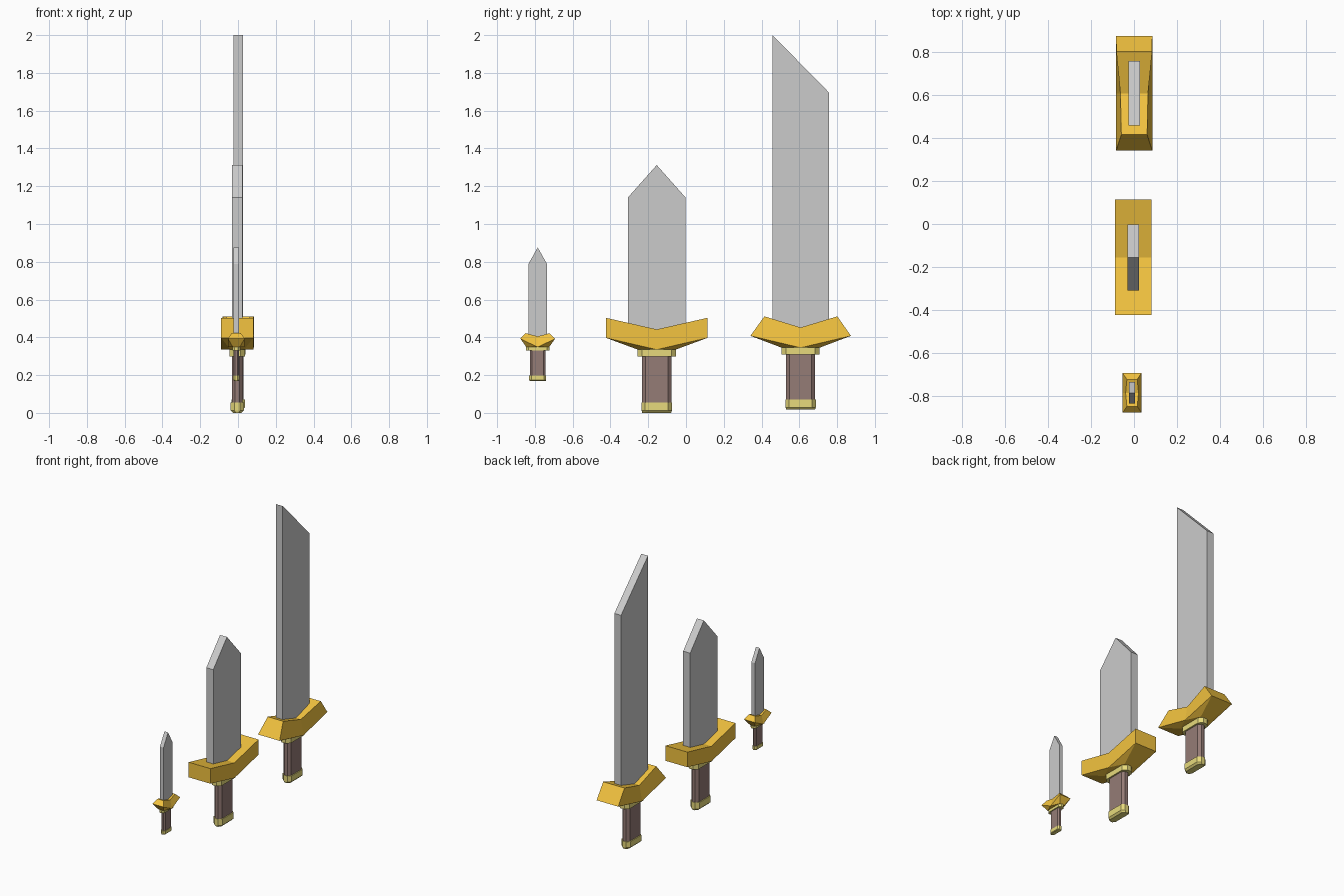
import bpy, bmesh

if "Cube" in bpy.data.objects:
    bpy.data.objects.remove(bpy.data.objects["Cube"])


def material(name, rgb):
    m = bpy.data.materials.new(name)
    m.diffuse_color = (*rgb, 1)
    m.use_nodes = True
    m.node_tree.nodes["Principled BSDF"].inputs["Base Color"].default_value = m.diffuse_color
    return m


ORANGE = material("orange_metal", (0.9, 0.55, 0.05))
YELLOW = material("yellow_metal", (0.8, 0.7, 0.2))
BROWN = material("brown_grip", (0.3, 0.2, 0.18))


def build(name, verts, faces, loc, mat=None):
    bm = bmesh.new()
    vs = [bm.verts.new(v) for v in verts]
    for f in faces:
        bm.faces.new([vs[i] for i in f])
    bmesh.ops.recalc_face_normals(bm, faces=bm.faces)
    me = bpy.data.meshes.new(name)
    bm.to_mesh(me)
    bm.free()
    ob = bpy.data.objects.new(name, me)
    ob.location = loc
    if mat:
        me.materials.append(mat)
    bpy.context.collection.objects.link(ob)
    return ob


def loft(name, rings, loc, mat=None):
    """Closed solid through rings with equal point counts."""
    n = len(rings[0])
    verts = [p for r in rings for p in r]
    faces = [tuple(range(n)), tuple(range(len(verts) - n, len(verts)))]
    for k in range(len(rings) - 1):
        for i in range(n):
            j = (i + 1) % n
            faces.append((k * n + i, k * n + j, (k + 1) * n + j, (k + 1) * n + i))
    return build(name, verts, faces, loc, mat)


def blade(name, loc, half_x, outline):
    loft(name, [[(s * half_x, y, z) for y, z in outline] for s in (-1, 1)], loc)


def oval(hx, hy, z):
    """Flattened octagon used by grip, collar and pommel."""
    a, b = 0.4 * hx, 0.76 * hy
    return [(hx, -b, z), (hx, b, z), (a, hy, z), (-a, hy, z),
            (-hx, b, z), (-hx, -b, z), (-a, -hy, z), (a, -hy, z)]


def fitting(name, loc, hx, hy, z0, z1, mat, bevel=0.0):
    inner = oval(hx - bevel, hy - bevel * 0.3, z0)
    rings = [inner, oval(hx, hy, z1)]
    if bevel:
        rings.insert(1, oval(hx, hy, z0 + bevel))
    loft(name, rings, loc, mat)


def guard(name, loc, w, h, z_low, upper, centre, z_bot, collar):
    """V-shaped guard; upper = (y, half width, z) per end, centre = (half width, z)."""
    cx, cy = collar
    verts = []
    for s in (-1, 1):
        verts += [(s * w, -h, z_low)]
        verts += [(s * upper[0][1], upper[0][0], upper[0][2])]
        verts += [(s * centre[0], 0, centre[1])]
        verts += [(s * upper[1][1], upper[1][0], upper[1][2])]
        verts += [(s * w, h, z_low), (s * w, 0, z_bot),
                  (s * cx, -cy, z_bot), (s * cx, cy, z_bot)]
    faces = []
    for o in (0, 8):
        for f in ((0, 1, 2, 5), (2, 3, 4, 5), (0, 5, 6), (5, 4, 7), (5, 7, 6)):
            faces.append([i + o for i in f])
    for a, b in ((0, 1), (1, 2), (2, 3), (3, 4), (4, 7), (7, 6), (6, 0)):
        faces.append((a, b, b + 8, a + 8))
    build(name, verts, faces, loc, ORANGE)


# small dagger
p = (-0.009, -0.785, 0)
blade("dagger_blade", p, 0.014,
      [(-0.05, 0.37), (0.05, 0.37), (0.05, 0.787), (0, 0.876), (-0.05, 0.787)])
guard("dagger_guard", p, 0.044, 0.092, 0.393,
      [(-0.063, 0.024, 0.422), (0.063, 0.024, 0.422)], (0.03, 0.405), 0.348, (0.018, 0.06))
fitting("dagger_collar", p, 0.021, 0.063, 0.33, 0.35, YELLOW)
fitting("dagger_grip", p, 0.014, 0.041, 0.195, 0.335, BROWN)
fitting("dagger_pommel", p, 0.017, 0.045, 0.17, 0.197, YELLOW, 0.004)

# broad sword
p = (-0.004, -0.155, 0)
blade("broad_blade", p, 0.027,
      [(-0.153, 0.40), (0.153, 0.40), (0.153, 1.14), (0, 1.312), (-0.153, 1.14)])
guard("broad_guard", p, 0.085, 0.268, 0.397,
      [(-0.268, 0.085, 0.503), (0.268, 0.085, 0.503)], (0.085, 0.442), 0.335, (0.036, 0.1))
fitting("broad_collar", p, 0.04, 0.103, 0.298, 0.337, YELLOW)
fitting("broad_grip", p, 0.029, 0.077, 0.05, 0.30, BROWN)
fitting("broad_pommel", p, 0.035, 0.08, 0.0, 0.056, YELLOW, 0.012)

# long sword with a slanted tip
p = (0.001, 0.607, 0)
blade("long_blade", p, 0.026,
      [(-0.149, 0.40), (0.151, 0.40), (0.151, 1.695), (-0.149, 2.0)])
guard("long_guard", p, 0.084, 0.266, 0.408,
      [(-0.192, 0.06, 0.511), (0.194, 0.083, 0.511)], (0.064, 0.452), 0.345, (0.036, 0.1))
fitting("long_collar", p, 0.04, 0.101, 0.308, 0.347, YELLOW)
fitting("long_grip", p, 0.029, 0.077, 0.06, 0.31, BROWN)
fitting("long_pommel", p, 0.035, 0.08, 0.017, 0.07, YELLOW, 0.012)
